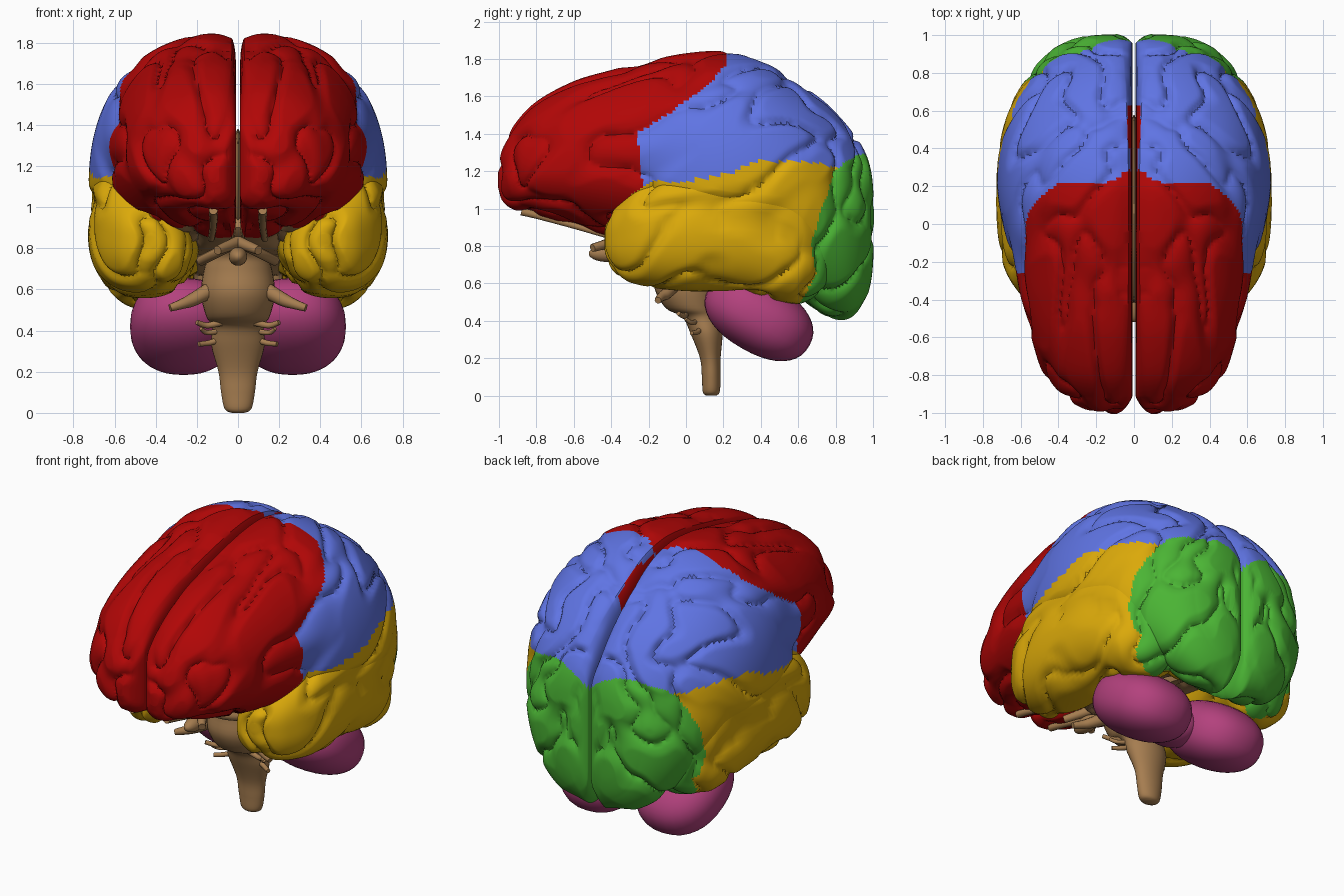
import bpy, bmesh, math
from mathutils import Vector, Matrix, noise

if "Cube" in bpy.data.objects:
    bpy.data.objects.remove(bpy.data.objects["Cube"])


def material(name, rgb):
    m = bpy.data.materials.new(name)
    m.diffuse_color = (*rgb, 1)
    m.use_nodes = True
    m.node_tree.nodes["Principled BSDF"].inputs["Base Color"].default_value = m.diffuse_color
    return m


RED, BLUE, YELLOW, GREEN, BROWN, PINK = range(6)
MATS = [material("frontal red", (0.44, 0.002, 0.002)), material("parietal blue", (0.115, 0.175, 0.77)),
        material("temporal yellow", (0.71, 0.4, 0.003)), material("occipital green", (0.07, 0.46, 0.035)),
        material("stem brown", (0.38, 0.205, 0.08)), material("cerebellum pink", (0.45, 0.053, 0.205))]


def lerp(keys, t):
    if t <= keys[0][0]:
        return keys[0][1]
    for (a, va), (b, vb) in zip(keys, keys[1:]):
        if t <= b:
            return va + (vb - va) * (t - a) / (b - a)
    return keys[-1][1]


def spline(keys, steps):
    """Smooth in-between rows for a table of key sections."""
    rows = []
    for i in range(len(keys) - 1):
        k = [keys[max(0, min(len(keys) - 1, i + j))] for j in (-1, 0, 1, 2)]
        for s in range(steps):
            t = s / steps
            rows.append([0.5 * (2 * b + (c - a) * t + (2 * a - 5 * b + 4 * c - d) * t * t
                                + (3 * b - a - 3 * c + d) * t ** 3) for a, b, c, d in zip(*k)])
    return rows + [list(keys[-1])]


def power(v, e):
    return math.copysign(abs(v) ** e, v)


def finish(name, bm, mat=None, mirror=False, angle=45):
    me = bpy.data.meshes.new(name)
    bm.to_mesh(me)
    bm.free()
    ob = bpy.data.objects.new(name, me)
    bpy.context.collection.objects.link(ob)
    for m in MATS if mat is None else [MATS[mat]]:
        me.materials.append(m)
    bpy.ops.object.select_all(action='DESELECT')
    ob.select_set(True)
    bpy.context.view_layer.objects.active = ob
    bpy.ops.object.shade_smooth_by_angle(angle=math.radians(angle))
    if mirror:
        ob.modifiers.new("other side", 'MIRROR').use_mirror_merge = False
    return ob


def loft(rings):
    bm = bmesh.new()
    vs = [[bm.verts.new(p) for p in r] for r in rings]
    n = len(vs[0])
    for a, b in zip(vs, vs[1:]):
        for i in range(n):
            bm.faces.new((a[i], a[(i + 1) % n], b[(i + 1) % n], b[i]))
    bm.faces.new(vs[0])
    bm.faces.new(vs[-1])
    bmesh.ops.recalc_face_normals(bm, faces=bm.faces)
    bm.normal_update()
    return bm


# --- folds and lobe colours ---
def fold(bm):
    for v, nrm in [(v, v.normal.copy()) for v in bm.verts]:
        x, y, z = v.co
        if x < 0.03:
            continue
        q = Vector((x * 5, (0.87 * y + 0.5 * z) * 2.3, (0.87 * z - 0.5 * y) * 5))
        q += 0.35 * noise.noise_vector(q * 0.8)
        n = abs(noise.noise(q))
        v.co += nrm * 0.038 * (math.sqrt(min(n / 0.3, 1)) - 0.85) * min(1, (x - 0.03) / 0.06)


GREEN_EDGE = [(0.4, 0.6), (0.5, 0.6), (0.65, 0.7), (0.8, 0.66), (1.05, 0.75), (1.22, 0.8)]
YELLOW_TOP = [(-0.45, 0.86), (-0.4, 0.95), (-0.3, 1.07), (-0.2, 1.14), (0, 1.15), (0.2, 1.18),
              (0.4, 1.25), (0.6, 1.26), (0.8, 1.22)]
RED_EDGE = [(1.14, -0.22), (1.4, -0.27), (1.5, -0.1), (1.58, 0), (1.65, 0.1), (1.76, 0.2), (1.83, 0.23)]


def colour(bm, temporal):
    for f in bm.faces:
        x, y, z = f.calc_center_median()
        w = 0.02 * noise.noise(Vector((x, y, z)) * 9)
        green_top = 1.21 + 0.6 * (y - 0.8) - 0.12 * max(0, 1 - x / 0.2)
        if y > lerp(GREEN_EDGE, z) + w and z < green_top + w:
            f.material_index = GREEN
        elif temporal and (y < -0.2 or z < 1.1):
            f.material_index = YELLOW
        elif not temporal and x < 0.35 and z < 0.95 and -0.42 < y < 0.5:
            f.material_index = BROWN
        elif y > -0.42 and (temporal or x > 0.3 or z < 0.95) and z < lerp(YELLOW_TOP, y) + w:
            f.material_index = YELLOW
        elif (y < lerp(RED_EDGE, z) + w + 0.1 * max(0, 1 - x / 0.1)
              or (x < 0.035 and y < 0.62 and z < 1.75)):
            f.material_index = RED
        else:
            f.material_index = BLUE


# --- cerebral hemispheres: y, half width, top, widest height, bottom ---
HEMI = [(-1, .05, 1.2, 1.16, 1.12), (-.98, .19, 1.32, 1.16, 1.05), (-.92, .34, 1.44, 1.17, 1.0),
        (-.8, .46, 1.57, 1.2, .97), (-.6, .53, 1.68, 1.22, .91), (-.4, .585, 1.74, 1.22, .85),
        (-.2, .625, 1.79, 1.2, .8), (0, .68, 1.83, 1.15, .78), (.2, .71, 1.84, 1.1, .75),
        (.4, .7, 1.79, 1.08, .7), (.6, .65, 1.67, 1.05, .53), (.75, .57, 1.56, 1, .42),
        (.87, .48, 1.43, .95, .41), (.95, .37, 1.31, .92, .5), (.988, .22, 1.18, .92, .64),
        (1, .05, 1.0, .92, .84)]


def hemi_ring(y, w, top, mid, bot, n=104, inner=18):
    ring = []
    shift = 0.009 + 0.1 * max(0, 1 - w / 0.35)      # poles sit away from the midline
    r = min(0.02 + 0.045 * abs(y) ** 3, w * 0.5)    # rounded inner edge
    for i in range(n + 1):
        t = math.pi * (i / n - 0.5)
        s, c = math.sin(t), max(0, math.cos(t))
        x = r + (w - r) * c ** (0.85 if s > 0 else 0.95)
        z = mid + (top - mid) * s ** 0.87 if s > 0 else mid + (mid - bot) * s
        if s > 0:
            z -= 0.03 * max(0, 1 - x / 0.15) ** 2 * min(1, w / 0.4)
        ring.append((shift + x, y, z))
    a, b = ring[-1][2], ring[0][2]
    for i in range(1, inner):
        u = 0.5 - 0.5 * math.cos(math.pi * i / inner)
        ring.append((shift + r * abs(2 * u - 1) ** 12, y, a + (b - a) * u))
    return ring


bm = loft([hemi_ring(*k) for k in spline(HEMI, 13)])
fold(bm)
colour(bm, False)
finish("cerebral_hemispheres", bm, mirror=True)

# --- temporal lobes: y, centre x, centre z, radius x, radius z ---
TEMPORAL = [(-.43, .42, .84, .03, .03), (-.42, .42, .83, .11, .1), (-.36, .42, .83, .185, .19),
            (-.22, .44, .865, .245, .275), (0, .455, .88, .265, .315), (.3, .455, .89, .265, .33),
            (.5, .425, .86, .265, .35), (.63, .4, .81, .24, .31), (.73, .38, .78, .16, .22), (.78, .36, .76, .05, .06)]


def temporal_ring(y, cx, cz, rx, rz, n=90):
    ring = []
    for i in range(n):
        c, s = math.cos(math.tau * i / n), math.sin(math.tau * i / n)
        e = 0.62 if c > 0 and s > 0 else 0.85       # square upper outer corner, flush with the parietal side
        ring.append((cx + rx * power(c, e), y, cz + rz * power(s, e)))
    return ring


bm = loft([temporal_ring(*k) for k in spline(TEMPORAL, 11)])
fold(bm)
colour(bm, True)
finish("temporal_lobes", bm, mirror=True)


# --- rounded bodies ---
def blob(name, centre, radii, mat, tilt=0, mirror=False, square=1.0):
    bm = bmesh.new()
    bmesh.ops.create_uvsphere(bm, u_segments=32, v_segments=20, radius=1)
    for v in bm.verts:
        v.co = Vector([power(c, square) * r for c, r in zip(v.co, radii)])
    bm.transform(Matrix.Translation(centre) @ Matrix.Rotation(math.radians(tilt), 4, 'X'))
    return finish(name, bm, mat, mirror)


blob("cerebellum_halves", (.265, .39, .42), (.26, .31, .19), PINK, tilt=-30, mirror=True, square=.88)
blob("cerebellum_middle", (0, .32, .43), (.15, .2, .13), PINK, tilt=-28)
blob("pituitary", (0, -.42, .76), (.045, .1, .045), BROWN)
blob("corpus_callosum", (0, .08, 1.1), (.03, .5, .28), BROWN)

# --- brain stem: z, centre y, radius x, radius y ---
STEM = [(0, .135, .03, .025), (.02, .135, .065, .045), (.1, .135, .082, .05), (.2, .13, .095, .055),
        (.33, .11, .13, .085), (.42, .08, .125, .1), (.47, .03, .155, .14), (.58, 0, .18, .17),
        (.7, 0, .165, .16), (.78, -.03, .14, .15), (.9, -.1, .18, .24), (1.0, -.05, .12, .2)]
bm = loft([[(rx * math.cos(math.tau * i / 32), y + ry * math.sin(math.tau * i / 32), z) for i in range(32)]
           for z, y, rx, ry in spline(STEM, 5)])
finish("brain_stem", bm, BROWN)


# --- nerves: tapering tubes along a path ---
def nerve(name, path, r0, r1):
    pts = [Vector(p) for p in spline(path, 5)]
    rings = []
    for i, p in enumerate(pts):
        d = pts[min(i + 1, len(pts) - 1)] - pts[max(i - 1, 0)]
        rot = d.to_track_quat('Z', 'Y')
        r = r0 + (r1 - r0) * i / (len(pts) - 1)
        rings.append([p + rot @ Vector((r * math.cos(math.tau * k / 10), r * math.sin(math.tau * k / 10), 0))
                      for k in range(10)])
    finish(name, loft(rings), BROWN, mirror=True)


nerve("olfactory_tracts", [(.12, -.88, .985), (.12, -.78, .96), (.12, -.6, .91), (.13, -.38, .845)], .022, .016)
nerve("optic_nerves", [(.0, -.36, .83), (.05, -.43, .81), (.1, -.5, .79)], .03, .022)
nerve("optic_tracts", [(.0, -.36, .83), (.1, -.28, .78), (.18, -.15, .74)], .025, .025)
nerve("trigeminal_nerves", [(.13, -.06, .6), (.22, -.1, .55), (.27, -.13, .53), (.33, -.15, .51)], .04, .018)
nerve("facial_nerves", [(.08, .0, .44), (.15, -.01, .425), (.2, -.04, .44)], .018, .012)
nerve("vagus_nerves", [(.08, .08, .36), (.14, .06, .34), (.19, .03, .335)], .016, .012)
nerve("lower_nerves", [(.08, .06, .4), (.15, .03, .39), (.18, .0, .41)], .014, .01)
